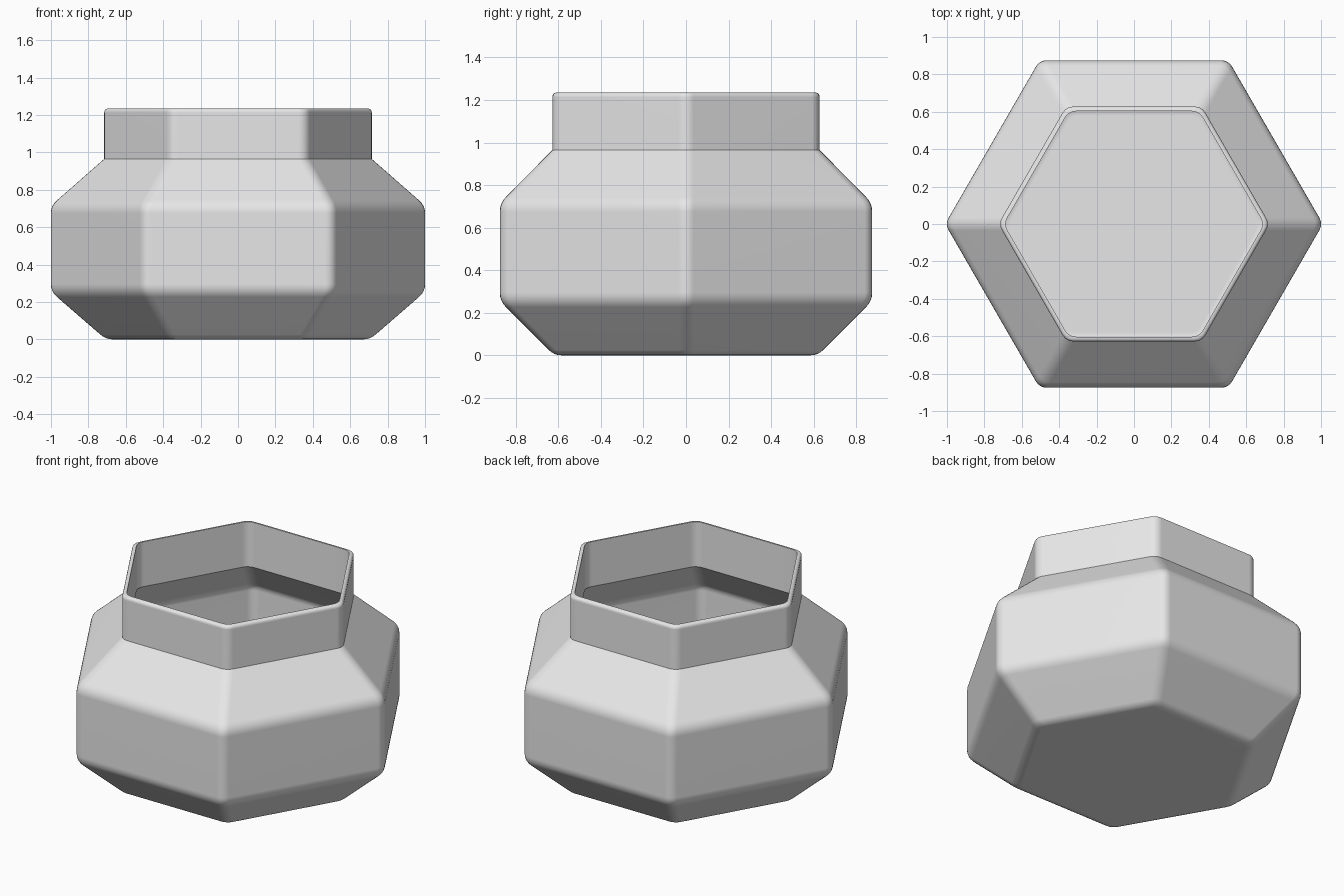
import bpy
import bmesh
import math
from mathutils import Vector

cube = bpy.data.objects.get("Cube")
if cube:
    bpy.data.objects.remove(cube, do_unlink=True)

SIDES = 6
STEPS = 4       # segments in each rounded edge
CORNER = 0.04   # rounding of the six upright corners


def rounded(before, corner, after, cut):
    """Points of a soft corner between two straight runs."""
    if cut == 0:
        return [corner]
    a = corner + (before - corner).normalized() * cut
    b = corner + (after - corner).normalized() * cut
    return [a.lerp(corner, i / STEPS).lerp(corner.lerp(b, i / STEPS), i / STEPS)
            for i in range(STEPS + 1)]


def hexagon(apothem, z):
    """Rounded hexagon with corners on the x axis."""
    radius = apothem / math.cos(math.pi / SIDES)
    corners = [Vector((radius * math.cos(math.tau * i / SIDES),
                       radius * math.sin(math.tau * i / SIDES), z))
               for i in range(SIDES)]
    points = []
    for i, corner in enumerate(corners):
        points += rounded(corners[i - 1], corner, corners[(i + 1) % SIDES], CORNER)
    return points


# Wall section from outer base, up over the rim, down to the inner floor:
# distance to flat side, height, edge rounding
section = [
    (0.62, 0.0, 0.035), (0.875, 0.255, 0.04), (0.875, 0.715, 0.04),
    (0.628, 0.965, 0), (0.628, 1.235, 0.022), (0.603, 1.235, 0),
    (0.603, 0.955, 0), (0.85, 0.705, 0.03), (0.85, 0.265, 0.03),
    (0.61, 0.025, 0.03),
]
corners = [Vector((a, z)) for a, z, _ in section]
path = [Vector((0, 0))] + corners + [Vector((0, corners[-1].y))]
profile = []
for i, (_, _, cut) in enumerate(section):
    profile += rounded(path[i], path[i + 1], path[i + 2], cut)

# Hollow pot skinned through the hexagon rings
bm = bmesh.new()
rings = [[bm.verts.new(p) for p in hexagon(a, z)] for a, z in profile]
for low, high in zip(rings, rings[1:]):
    for i in range(len(low)):
        j = (i + 1) % len(low)
        bm.faces.new((low[i], low[j], high[j], high[i]))
bm.faces.new(rings[0][::-1])
bm.faces.new(rings[-1])
bmesh.ops.recalc_face_normals(bm, faces=bm.faces)
mesh = bpy.data.meshes.new("hexagonal_pot")
bm.to_mesh(mesh)
bm.free()

# Plain clay colour
clay = bpy.data.materials.new("light_grey")
clay.use_nodes = True
grey = (0.8, 0.8, 0.8, 1)
clay.diffuse_color = grey
clay.node_tree.nodes["Principled BSDF"].inputs["Base Color"].default_value = grey
mesh.materials.append(clay)

# Soft bevels with flat panels
pot = bpy.data.objects.new("hexagonal_pot", mesh)
bpy.context.collection.objects.link(pot)
bpy.ops.object.select_all(action="DESELECT")
pot.select_set(True)
bpy.context.view_layer.objects.active = pot
bpy.ops.object.shade_smooth_by_angle(angle=math.radians(32))
normals = pot.modifiers.new("flat_panels", "WEIGHTED_NORMAL")
normals.keep_sharp = True
